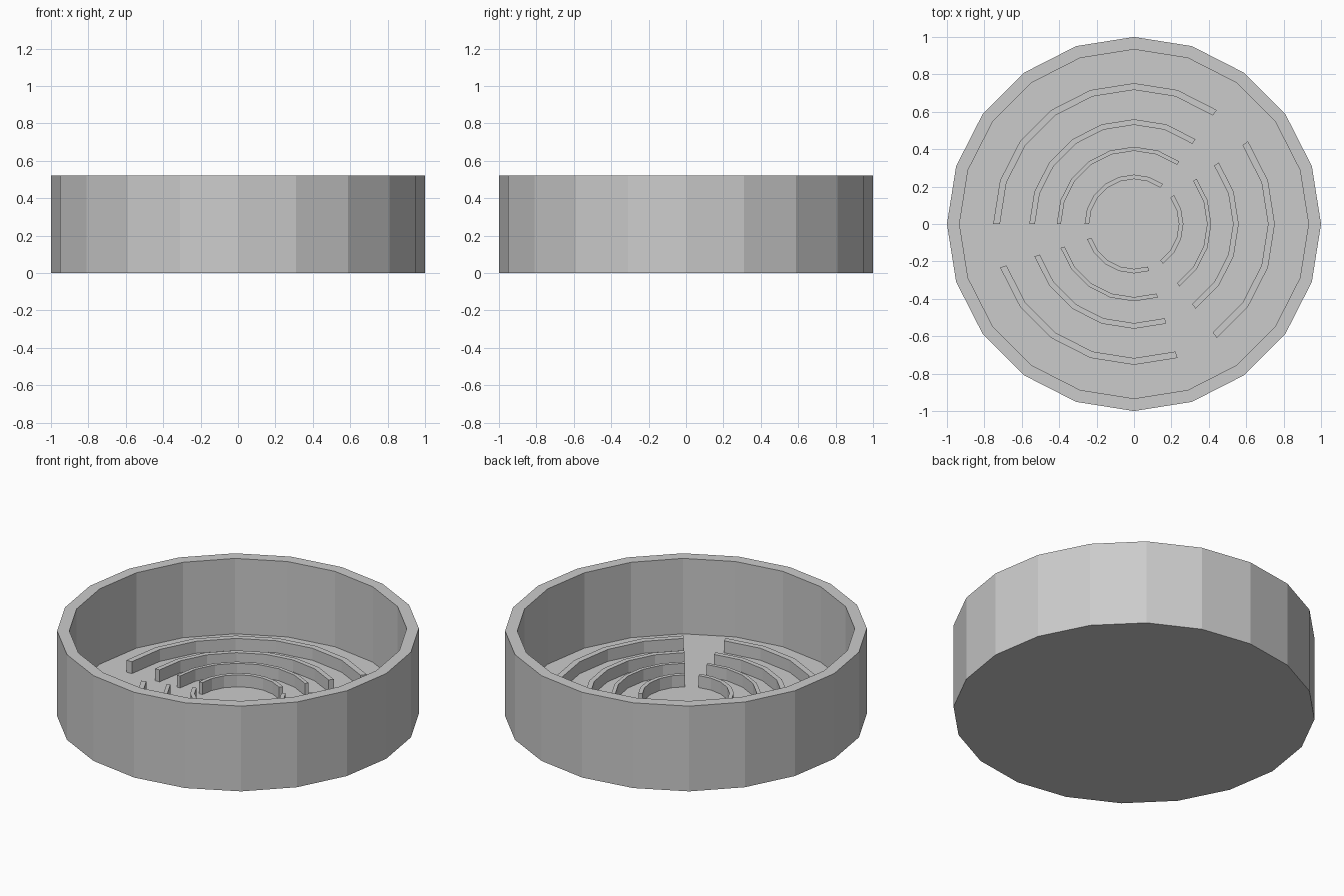
import bpy, bmesh
from math import radians, cos, sin

if "Cube" in bpy.data.objects:
    bpy.data.objects.remove(bpy.data.objects["Cube"])

STEP = 18            # 20-sided polygons
HEIGHT, FLOOR = 0.52, 0.06
WALL_IN = 0.933
RIB_TOP = FLOOR + 0.073


def finish(name, bm):
    bmesh.ops.recalc_face_normals(bm, faces=bm.faces)
    mesh = bpy.data.meshes.new(name)
    bm.to_mesh(mesh)
    bm.free()
    obj = bpy.data.objects.new(name, mesh)
    bpy.context.collection.objects.link(obj)
    return obj


def ring(bm, r, z):
    return [bm.verts.new((r * cos(radians(a)), r * sin(radians(a)), z))
            for a in range(0, 360, STEP)]


# Dish: floor and outer wall as stacked 20-sided loops
bm = bmesh.new()
loops = [ring(bm, r, z) for r, z in
         ((1, 0), (1, HEIGHT), (WALL_IN, HEIGHT), (WALL_IN, FLOOR))]
for lo, hi in zip(loops, loops[1:]):
    for i in range(len(lo)):
        j = (i + 1) % len(lo)
        bm.faces.new((lo[i], lo[j], hi[j], hi[i]))
bm.faces.new(loops[0][::-1])
bm.faces.new(loops[-1])
finish("dish", bm)


# Curved rib: a rectangular section swept along an arc
def rib(name, r_out, r_in, start, end):
    bm = bmesh.new()
    section = ((r_in, FLOOR), (r_out, FLOOR), (r_out, RIB_TOP), (r_in, RIB_TOP))
    rows = [[bm.verts.new((r * cos(radians(a)), r * sin(radians(a)), z))
             for r, z in section] for a in range(start, end + 1, STEP)]
    for p, q in zip(rows, rows[1:]):
        for i in range(4):
            j = (i + 1) % 4
            bm.faces.new((p[i], p[j], q[j], q[i]))
    bm.faces.new(rows[0])
    bm.faces.new(rows[-1][::-1])
    finish(name, bm)


# Four concentric broken rings on the floor
for n, (ro, ri) in enumerate(((0.753, 0.717), (0.56, 0.53),
                              (0.413, 0.391), (0.264, 0.24)), 1):
    for side, a0, a1 in (("back_left", 54, 180), ("right", -54, 36),
                         ("front", 198, 288)):
        rib(f"floor_rib_{n}_{side}", ro, ri, a0, a1)
